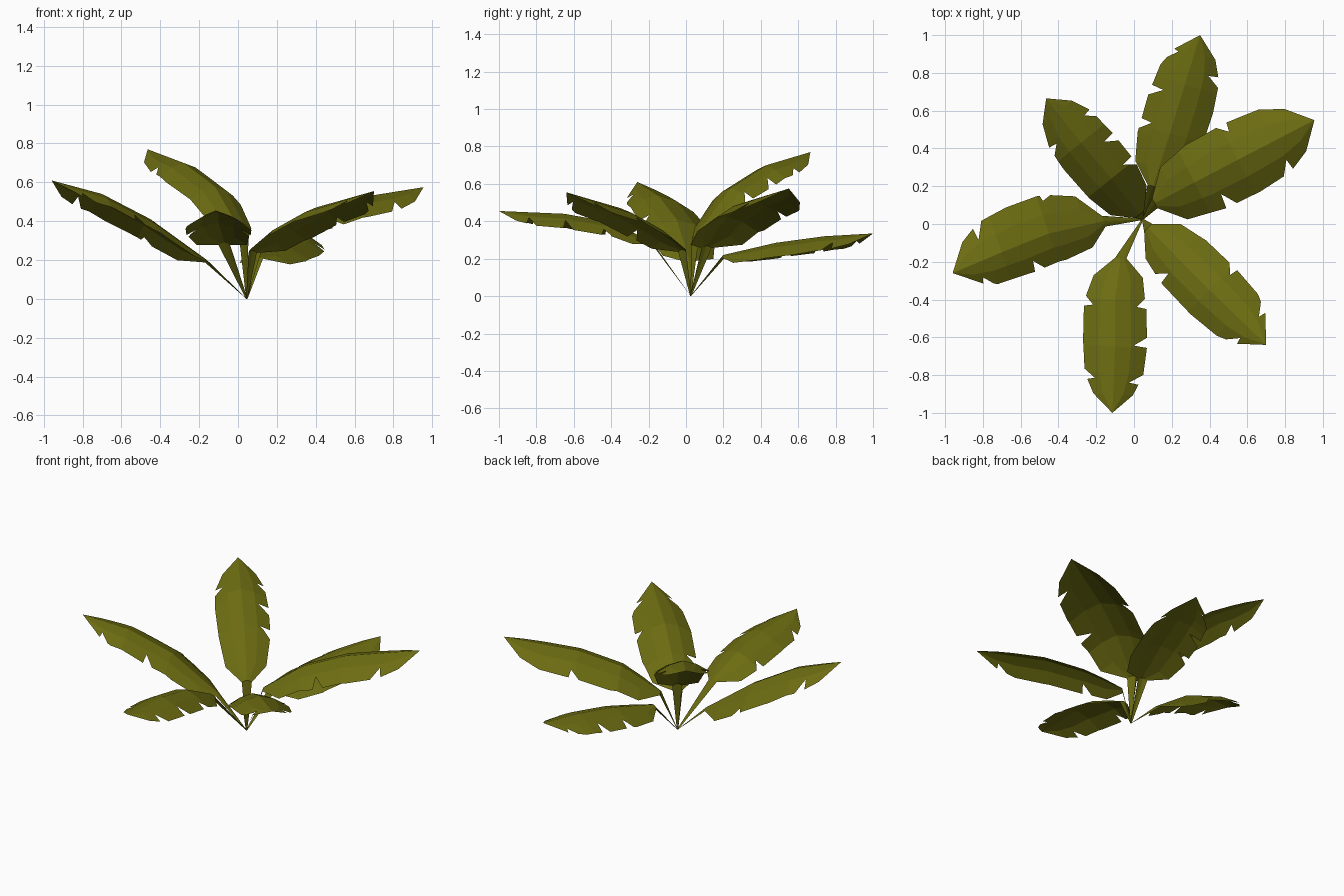
import bpy
import bmesh
from mathutils import Vector

if "Cube" in bpy.data.objects:
    bpy.data.objects.remove(bpy.data.objects["Cube"], do_unlink=True)

leaf_green = bpy.data.materials.new("leaf_green")
leaf_green.use_nodes = True
GREEN = (0.15, 0.15, 0.006, 1)
leaf_green.diffuse_color = GREEN
leaf_green.node_tree.nodes["Principled BSDF"].inputs["Base Color"].default_value = GREEN
leaf_green.node_tree.nodes["Principled BSDF"].inputs["Roughness"].default_value = 0.8

ROOT = Vector((0.045, 0.025, 0))
# Half width of a blade along its length
BLADE = [(0, 0.03), (0.12, 0.13), (0.3, 0.165), (0.55, 0.17),
         (0.75, 0.155), (0.88, 0.105), (1, 0)]


def interp(table, t):
    """Piecewise linear lookup for numbers or vectors."""
    for (a, va), (b, vb) in zip(table, table[1:]):
        if t <= b:
            return va + (vb - va) * ((t - a) / (b - a))
    return table[-1][1]


def torn_edge(scale, tears):
    """Blade outline on one side, with a sawtooth tear at each (place, depth)."""
    def width(t):
        return interp(BLADE, t) * (scale if t > 0 else 1)
    edge = [(t, width(t)) for t, w in BLADE
            if not any(p - 0.06 < t < p + 0.06 for p, d in tears)]
    for place, depth in tears:
        before, after = (0.055, 0.01) if depth > 0 else (0.01, 0.055)
        edge += [(place - before, width(place - before)),
                 (place, width(place) * (1 - abs(depth))),
                 (place + after, width(place + after))]
    return sorted(edge)


def make_leaf(name, ribs, left, right):
    """Drooping blade on a tapered stalk; ribs run from stalk end to tip."""
    ribs = [Vector(p) for p in ribs]
    lengths = [0]
    for a, b in zip(ribs, ribs[1:]):
        lengths.append(lengths[-1] + (b - a).xy.length)
    path = [(s / lengths[-1], p) for s, p in zip(lengths, ribs)]
    heading = (ribs[-1] - ribs[0]).xy.normalized()
    across = Vector((-heading.y, heading.x, 0))
    edges = [torn_edge(*left), torn_edge(*right)]
    stations = sorted({t for t, v in edges[0] + edges[1] + path})

    bm = bmesh.new()
    for side, edge, scale in ((1, edges[0], left[0]), (-1, edges[1], right[0])):
        # Stalk root, then every station along the blade
        rows = [[ROOT, ROOT + across * side * 0.002, ROOT + across * side * 0.004]]
        for t in stations:
            mid, full, w = interp(path, t), interp(BLADE, t) * scale, interp(edge, t)
            half = full * 0.5
            inner = mid + across * side * half - Vector((0, 0, half * 0.3))
            drop = half * 0.3 + (w - half) * 0.6
            outer = mid + across * side * w - Vector((0, 0, drop))
            rows.append([mid, inner, outer])
        grid = [[bm.verts.new(p) for p in row] for row in rows]
        for a, b in zip(grid, grid[1:]):
            for i in range(2):
                quad = [a[i], b[i], b[i + 1], a[i + 1]]
                bm.faces.new(quad if side > 0 else quad[::-1])
    bmesh.ops.remove_doubles(bm, verts=bm.verts, dist=0.0005)
    mesh = bpy.data.meshes.new(name)
    bm.to_mesh(mesh)
    bm.free()
    mesh.materials.append(leaf_green)
    bpy.context.collection.objects.link(bpy.data.objects.new(name, mesh))


make_leaf("front_leaf",
          [(-0.07, -0.18, 0.29), (-0.1, -0.4, 0.395), (-0.1, -0.65, 0.44), (-0.115, -1, 0.455)],
          (1, [(0.31, 0.3), (0.56, 0.42), (0.8, 0.4)]),
          (1, [(0.31, 0.3), (0.78, 0.3)]))
make_leaf("front_left_leaf",
          [(0.075, -0.02, 0.25), (0.23, -0.18, 0.375), (0.4, -0.35, 0.47), (0.7, -0.64, 0.555)],
          (1.05, [(0.55, 0.25), (0.85, 0.35)]),
          (0.95, [(0.28, 0.4), (0.86, 0.35)]))
make_leaf("back_left_leaf",
          [(0.11, 0.11, 0.27), (0.32, 0.22, 0.425), (0.55, 0.34, 0.51), (0.955, 0.55, 0.575)],
          (1.2, [(0.55, 0.25)]),
          (1.2, [(0.35, -0.4), (0.76, 0.35)]))
make_leaf("back_leaf",
          [(0.1, 0.2, 0.22), (0.19, 0.48, 0.285), (0.27, 0.74, 0.32), (0.35, 1, 0.335)],
          (1, [(0.38, 0.35), (0.6, 0.4), (0.86, 0.25)]),
          (1.1, [(0.77, 0.35)]))
make_leaf("back_right_leaf",
          [(0.03, 0.05, 0.32), (-0.12, 0.24, 0.58), (-0.28, 0.43, 0.7), (-0.465, 0.665, 0.77)],
          (0.95, [(0.72, 0.3)]),
          (0.95, [(0.33, 0.4), (0.53, 0.4), (0.75, 0.3)]))
make_leaf("right_leaf",
          [(-0.16, 0.015, 0.2), (-0.45, -0.05, 0.41), (-0.7, -0.15, 0.54), (-0.96, -0.26, 0.61)],
          (0.95, [(0.5, 0.35), (0.83, 0.3)]),
          (1.25, [(0.32, 0.15), (0.78, 0.4)]))
